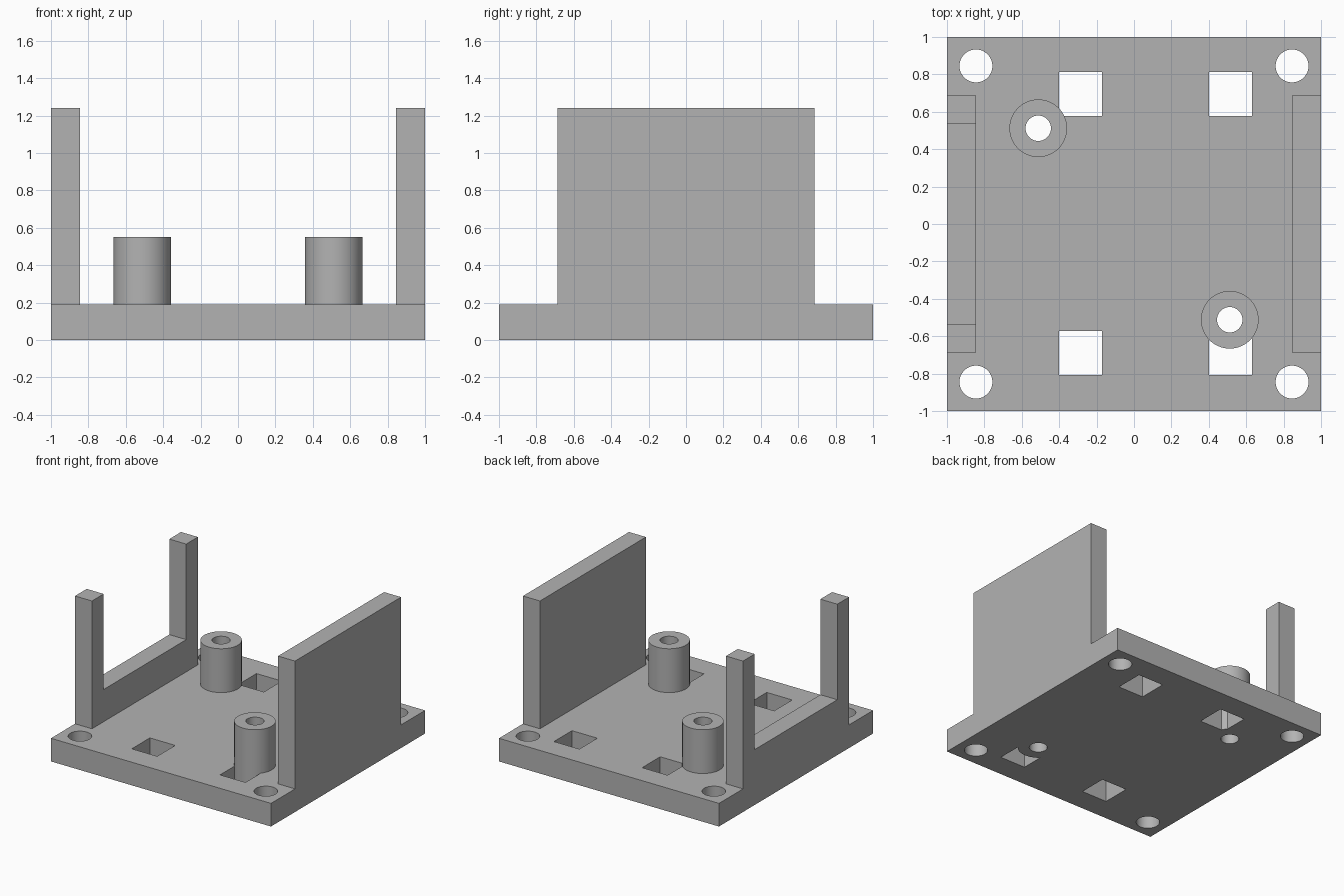
import bpy
from math import radians

cube = bpy.data.objects.get("Cube")
if cube:
    bpy.data.objects.remove(cube, do_unlink=True)

PLATE, TOP, SILL, POST = 0.19, 1.24, 0.455, 0.55   # heights
WALL_IN, WALL_Y, GAP_Y = 0.846, 0.688, 0.536       # wall inner face, half length, half opening

grey = bpy.data.materials.new("plain_grey")
grey.use_nodes = True
colour = (0.45, 0.45, 0.45, 1)
grey.diffuse_color = colour
grey.node_tree.nodes["Principled BSDF"].inputs["Base Color"].default_value = colour


def box(name, x, y, z):
    """Box spanning the (low, high) pairs x, y and z."""
    spans = (x, y, z)
    bpy.ops.mesh.primitive_cube_add(size=1, location=[(a + b) / 2 for a, b in spans])
    ob = bpy.context.object
    ob.name = name
    ob.scale = [b - a for a, b in spans]
    bpy.ops.object.transform_apply(location=True, rotation=False, scale=True)
    ob.data.materials.append(grey)
    return ob


def rod(name, x, y, radius, low, high):
    """Upright cylinder from low to high."""
    bpy.ops.mesh.primitive_cylinder_add(vertices=64, radius=radius, depth=high - low,
                                        location=(x, y, (low + high) / 2))
    ob = bpy.context.object
    ob.name = name
    ob.data.materials.append(grey)
    return ob


def combine(target, tool, operation):
    """Apply a boolean and discard the tool."""
    mod = target.modifiers.new("boolean", 'BOOLEAN')
    mod.operation, mod.solver, mod.object = operation, 'EXACT', tool
    bpy.context.view_layer.objects.active = target
    bpy.ops.object.modifier_apply(modifier=mod.name)
    bpy.data.objects.remove(tool, do_unlink=True)


# Base plate with corner screw holes and square slots
bracket = box("mounting_bracket", (-1, 1), (-1, 1), (0, PLATE))
for sx in (-1, 1):
    for sy in (-1, 1):
        combine(bracket, rod("screw_hole", sx * 0.845, sy * 0.845, 0.088, -0.1, 0.4), 'DIFFERENCE')
for x in (-0.401, 0.401):
    for y in (-0.806, 0.578):
        combine(bracket, box("slot", (x, x + 0.231), (y, y + 0.234), (-0.1, 0.4)), 'DIFFERENCE')

# Solid left wall, and right wall with an opening above a low sill
combine(bracket, box("left_wall", (WALL_IN, 1), (-WALL_Y, WALL_Y), (0, TOP)), 'UNION')
right_wall = box("right_wall", (-1, -WALL_IN), (-WALL_Y, WALL_Y), (0, TOP))
combine(right_wall, box("opening", (-1.2, -0.6), (-GAP_Y, GAP_Y), (SILL, 2)), 'DIFFERENCE')
combine(bracket, right_wall, 'UNION')

# Two hollow standoffs on a diagonal, bored right through the plate
for s in (-1, 1):
    x, y = s * 0.512, -s * 0.512
    combine(bracket, rod("standoff", x, y, 0.154, 0, POST), 'UNION')
    combine(bracket, rod("bore", x, y, 0.068, -0.1, 0.8), 'DIFFERENCE')

# Smooth round surfaces, crisp edges
bpy.ops.object.select_all(action='DESELECT')
bracket.select_set(True)
bpy.context.view_layer.objects.active = bracket
bpy.ops.object.shade_smooth_by_angle(angle=radians(30))
